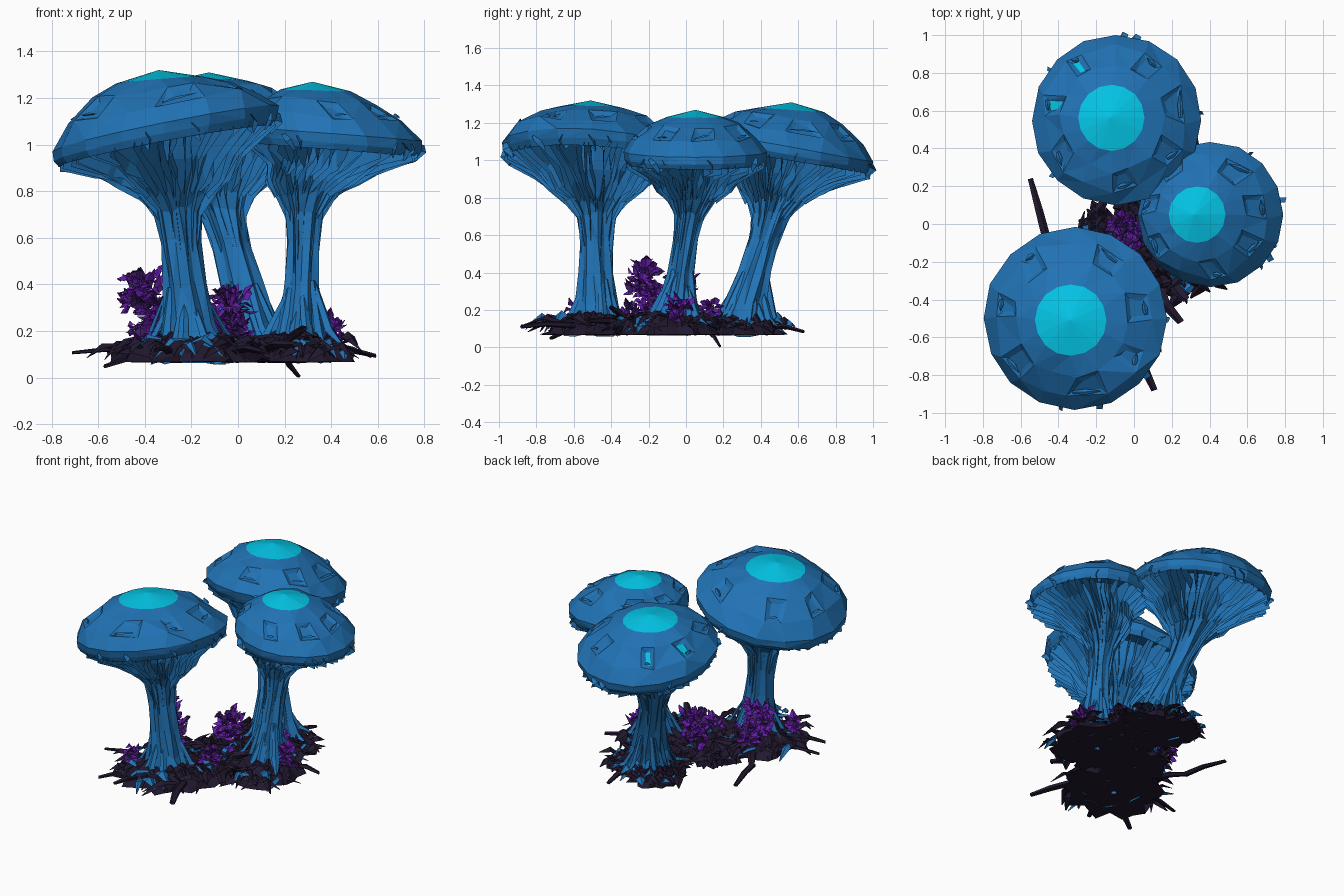
import bpy, bmesh, math, random
from mathutils import Vector

cube = bpy.data.objects.get("Cube")
if cube:
    bpy.data.objects.remove(cube, do_unlink=True)
rng = random.Random(7)
TAU = math.tau


def material(name, rgb):
    m = bpy.data.materials.new(name)
    m.use_nodes = True
    m.diffuse_color = (*rgb, 1)
    m.node_tree.nodes["Principled BSDF"].inputs["Base Color"].default_value = (*rgb, 1)
    return m


MATS = [material("cap blue", (0.015, 0.17, 0.46)),
        material("crown cyan", (0.001, 0.62, 0.88)),
        material("soil dark", (0.015, 0.009, 0.027)),
        material("plant purple", (0.13, 0.012, 0.40)),
        material("plant deep purple", (0.05, 0.012, 0.14))]
BLUE, CYAN, DARK, PURPLE, DEEP = range(5)


def finish(bm, name):
    me = bpy.data.meshes.new(name)
    bm.to_mesh(me)
    bm.free()
    for m in MATS:
        me.materials.append(m)
    bpy.context.scene.collection.objects.link(bpy.data.objects.new(name, me))


def jit(amount):
    return rng.uniform(-amount, amount)


def polar(a, r, z=0.0):
    return Vector((r * math.cos(a), r * math.sin(a), z))


def skin(bm, rings, mat, closed=True):
    """Join rows of points with quads."""
    rows = [[bm.verts.new(p) for p in ring] for ring in rings]
    n = len(rows[0])
    out = []
    for low, high in zip(rows, rows[1:]):
        for i in range(n if closed else n - 1):
            j = (i + 1) % n
            f = bm.faces.new((low[i], low[j], high[j], high[i]))
            f.material_index = mat
            out.append(f)
    return rows, out


def blade(bm, start, end, width, mat, arch=0.0):
    """Folded leaf tapering to a point."""
    start, end = Vector(start), Vector(end)
    d = end - start
    side = d.cross(Vector((0, 0, 1)))
    if side.length < 1e-4:
        side = Vector((1, 0, 0))
    side = side.normalized() * width / 2
    up = side.cross(d).normalized() * width * 0.35
    mid = start + d * 0.45 + Vector((0, 0, arch))
    rows = [[start - side * .6, start + up * .5, start + side * .6],
            [mid - side, mid + up, mid + side],
            [end - side * .12, end + up * .1, end + side * .12]]
    skin(bm, rows, mat, closed=False)


def mushroom(name, base, neck, cap, R, rim, H, slope, shift, stem, glints=()):
    base, neck, cap = (Vector((*p, 0)) for p in (base, neck, cap))
    slope, shift = Vector((*slope, 0)), Vector((*shift, 0))
    k = R / 0.49

    def dome(a, r, h):
        d = polar(a, R * r)
        return cap + d + shift * max(h, 0) + Vector((0, 0, rim + slope.dot(d) * r + H * h))

    # Cap with a cyan crown
    sides = 16
    bm = bmesh.new()
    rings = []
    for r, h in ((.95, -.24), (.985, -.12), (1, .05), (.86, .37), (.63, .66), (.39, .84)):
        wob = 0.06 if .5 < r < .9 else 0.008
        rings.append([dome(TAU * (i + jit(wob * 4)) / sides, r * (1 + jit(wob * .8)), h + jit(wob * .7))
                      for i in range(sides)])
    rows, faces = skin(bm, rings, BLUE)
    top = bm.verts.new(dome(0, 0, 1))
    for i in range(sides):
        bm.faces.new((rows[-1][i], rows[-1][(i + 1) % sides], top)).material_index = CYAN

    # Small sunken pits, each with a loose flap lying along one edge
    bm.normal_update()
    pits = [faces[sides * 3 + i] for i in (0, 2, 5, 7, 9, 12, 14)]
    bmesh.ops.inset_individual(bm, faces=pits, thickness=0.042 * k, depth=-0.014)
    bm.normal_update()
    for i in glints:
        pits[i].material_index = CYAN
    for f in pits:
        a, b = (f.verts[i].co + f.normal * .014 for i in (0, 1))
        blade(bm, a, b + f.normal * rng.uniform(0, .02), .03, BLUE)
    for _ in range(9):
        a = rng.uniform(0, TAU)
        blade(bm, dome(a, .96, -.04), dome(a + jit(.15), .93, -.3 + jit(.06)), .09, BLUE)
    bmesh.ops.triangulate(bm, faces=[f for f in bm.faces if f not in pits])
    finish(bm, name + "_cap")

    # Stem and underside share one outline of height, radius and blend to cap
    def under(a, z, r, w):
        t = max(0, min(1, (z - .1) / .72))
        d = polar(a, r)
        return base.lerp(neck, t).lerp(cap, w) + d + Vector((0, 0, z + w * slope.dot(d)))

    outline = [(.07, stem * 2.2, 0), (.14, stem * 1.8, 0), (.24, stem * 1.35, 0), (.4, stem * 1.1, 0),
               (.58, stem, 0), (.72, stem * 1.25, 0), (.80, .16 * k, .1), (.93, .26 * k, .4),
               (rim - .01, .6 * R, .8), (rim - .03, .96 * R, 1)]
    bm = bmesh.new()
    n = 16
    twist = rng.uniform(-.4, .4)
    rings = []
    for z, r, w in outline:
        ridge = .1 if z < .85 else 0
        rings.append([under(TAU * (i + jit(.2)) / n + twist * z, z + jit(.015 * (z < .9)),
                            r * (1 + ridge * (i % 2 * 2 - 1) + jit(.06 * (z < .9))), w)
                      for i in range(n)])
    skin(bm, rings, BLUE)
    bmesh.ops.triangulate(bm, faces=bm.faces[:])
    finish(bm, name + "_stem")

    # Gill plates running from the rim down onto the stem
    bm = bmesh.new()
    count = 60
    for i in range(count):
        a = TAU * (i + jit(.4)) / count
        low = rng.choice((.42, .55, .62, .66))
        edge = [(low, stem, 0), (.70, stem * 1.3, 0), (.78, .17 * k, .05),
                (.845, .255 * k, .25), (.91, .66 * R, .75), (rim - .07, .95 * R, 1)]
        if i % 3:
            edge = edge[2:]
        rows = []
        for z, r, w in edge:
            b = a + jit(.06)
            inner = max(.05, r * .8)
            lift = .1 if r > .2 else .03
            rows.append([under(b, z + jit(.018), r * (1 + jit(.03)), w),
                         under(b + .03, min(z + lift, rim), inner if w < 1 else r * .97, w)])
        skin(bm, rows, BLUE, closed=False)
    finish(bm, name + "_gills")

    # Root strips spreading over the soil
    bm = bmesh.new()
    for i in range(36):
        a = TAU * (i + jit(.4)) / 36
        dark = i % 4 == 3
        z = rng.uniform(.15, .2) if dark else rng.uniform(.2, .42)
        blade(bm, under(a, z, stem * (1.5 if dark else 1), 0),
              under(a + jit(.2), .1 + jit(.025), rng.uniform(.15, .28), 0),
              .05, DARK if dark else BLUE, arch=-.01 if dark else -.07)
    finish(bm, name + "_roots")


mushroom("front_mushroom", (-.2, -.48), (-.27, -.48), (-.31, -.5), .485, 1.055, .265,
         (.2, -.06), (-.03, -.01), .08)
mushroom("left_mushroom", (.26, -.08), (.29, .04), (.41, .05), .385, 1.035, .235,
         (-.08, 0), (-.09, 0), .064)
mushroom("back_mushroom", (.1, .27), (-.1, .49), (-.09, .55), .45, 1.06, .25,
         (0, -.18), (-.035, .015), .08, (2, 3))

# Ragged soil mats, with dark leaves and blue scraps around them
bm = bmesh.new()
for x, y, r, tall in ((-.22, -.46, .32, .03), (.22, -.1, .28, .03), (.12, .25, .24, 0),
                      (-.12, -.13, .22, .01), (-.02, .36, .18, 0)):
    c = Vector((x, y, 0))
    n = 26
    rings = []
    for z, q in ((.065, .05), (.068, .95), (.10, .88), (.14 + tall, .55), (.16 + tall, .05)):
        rings.append([c + polar(TAU * i / n, r * q * (1 + jit(.2)), z + jit(.015 if z > .07 else .002))
                      for i in range(n)])
    skin(bm, rings, DARK)
    for i in range(95):
        a = rng.uniform(0, TAU)
        q = rng.uniform(.35, .95)
        blade(bm, c + polar(a, r * q, .165 + tall - .07 * q + jit(.02)),
              c + polar(a + jit(.6), r * (q + rng.uniform(.15, .42)), rng.uniform(.068, .14)),
              rng.uniform(.03, .075), BLUE if i % 8 == 0 else DARK, arch=rng.uniform(0, .035))
finish(bm, "soil")

# Long twigs reaching out of the soil
bm = bmesh.new()
for p, q, w in (((-.36, -.22, .1), (-.48, -.04, .1), .06), ((-.47, -.06, .1), (-.55, .24, .1), .05),
                ((-.45, -.4, .1), (-.71, -.45, .1), .04),
                ((.0, -.6, .1), (.11, -.88, .1), .06), ((.12, -.3, .1), (.25, -.52, .13), .07),
                ((.4, .0, .1), (.59, .05, .085), .05), ((.12, .42, .1), (.16, .63, .075), .05),
                ((.2, .1, .09), (.26, .18, 0), .04), ((-.4, -.6, .1), (-.57, -.72, .04), .05),
                ((.2, -.3, .1), (.28, -.4, .2), .07), ((-.3, -.7, .1), (-.35, -.86, .11), .05)):
    p, q = Vector(p), Vector(q)
    m = p.lerp(q, .5) + Vector((jit(.02), jit(.02), .01 if q.z > .05 else 0))
    s = (q - p).cross(Vector((0, 0, 1))).normalized()
    rings = []
    for c, r in ((p, w * .5), (m, w * .45), (q, w * .3)):
        rings.append([c + s * r * math.cos(TAU * i / 5) + Vector((0, 0, r * .6 * (1 + math.sin(TAU * i / 5))))
                      for i in range(5)])
    skin(bm, rings, DARK)
finish(bm, "twigs")

# Purple tufts of crumpled leaves
tufts = (("right", -.41, -.22, .28, .43, .07, 110), ("centre", -.04, -.04, .17, .36, .075, 110),
         ("left", .39, -.04, .13, .25, .05, 55), ("front", -.42, -.58, .13, .23, .04, 30),
         ("side", -.35, -.2, .16, .32, .055, 70), ("back", .22, .13, .13, .23, .05, 40),
         ("corner", .0, -.3, .14, .22, .05, 25))
for name, x, y, low, high, r, count in tufts:
    bm = bmesh.new()
    for i in range(count):
        a = rng.uniform(0, TAU)
        p = Vector((x, y, rng.uniform(low, high))) + polar(a, rng.uniform(0, r))
        d = polar(a + jit(1), rng.uniform(.02, .06), rng.uniform(-.03, .07))
        blade(bm, p, p + d, rng.uniform(.03, .065), DEEP if i % 3 == 0 else PURPLE, arch=jit(.015))
    finish(bm, name + "_tuft")
